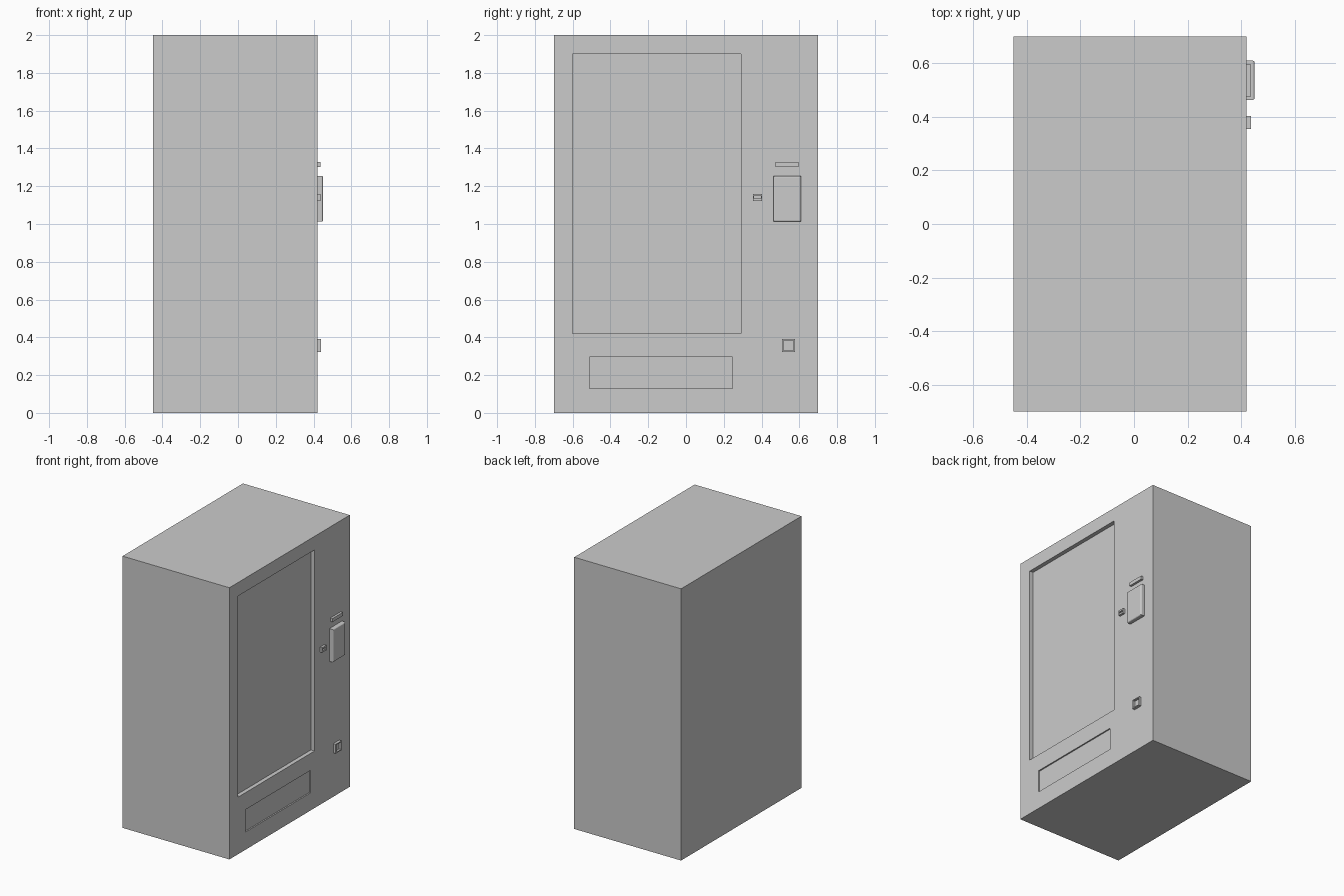
import bpy, bmesh

if "Cube" in bpy.data.objects:
    bpy.data.objects.remove(bpy.data.objects["Cube"])

FRONT = 0.42  # x of the cabinet's door face


def box(name, x, y, z):
    """Axis-aligned box from (min, max) ranges."""
    bm = bmesh.new()
    bmesh.ops.create_cube(bm, size=1)
    for v in bm.verts:
        v.co = [r[0] if c < 0 else r[1] for c, r in zip(v.co, (x, y, z))]
    mesh = bpy.data.meshes.new(name)
    bm.to_mesh(mesh)
    bm.free()
    obj = bpy.data.objects.new(name, mesh)
    bpy.context.collection.objects.link(obj)
    return obj


def recess(obj, y, z, face_x, depth):
    """Cut a rectangular pocket into the +x face of a part."""
    cutter = box("recess_cutter", (face_x - depth, face_x + 0.1), y, z)
    cutter.hide_render = True
    cutter.hide_viewport = True
    mod = obj.modifiers.new("recess", 'BOOLEAN')
    mod.operation = 'DIFFERENCE'
    mod.solver = 'EXACT'
    mod.object = cutter


# Cabinet with display window and delivery tray pockets
cabinet = box("cabinet", (-0.45, FRONT), (-0.70, 0.70), (0, 2))
recess(cabinet, (-0.60, 0.29), (0.42, 1.90), FRONT, 0.03)
recess(cabinet, (-0.51, 0.245), (0.13, 0.295), FRONT, 0.01)

# Payment panel with softened front edges
panel = box("payment_panel", (FRONT, 0.45), (0.463, 0.610), (1.013, 1.255))
bm = bmesh.new()
bm.from_mesh(panel.data)
rim = [e for e in bm.edges if all(v.co.x > 0.44 for v in e.verts)]
bmesh.ops.bevel(bm, geom=rim, offset=0.008, segments=3, profile=0.5, affect='EDGES')
bm.to_mesh(panel.data)
bm.free()

# Banknote slot bar
box("note_slot", (FRONT, 0.437), (0.475, 0.595), (1.303, 1.329))

# Door lock with key slit
lock = box("door_lock", (FRONT, 0.437), (0.355, 0.403), (1.123, 1.160))
recess(lock, (0.361, 0.397), (1.136, 1.147), 0.437, 0.01)

# Coin return cup
cup = box("coin_return", (FRONT, 0.44), (0.508, 0.577), (0.323, 0.391))
recess(cup, (0.515, 0.570), (0.330, 0.384), 0.44, 0.015)
